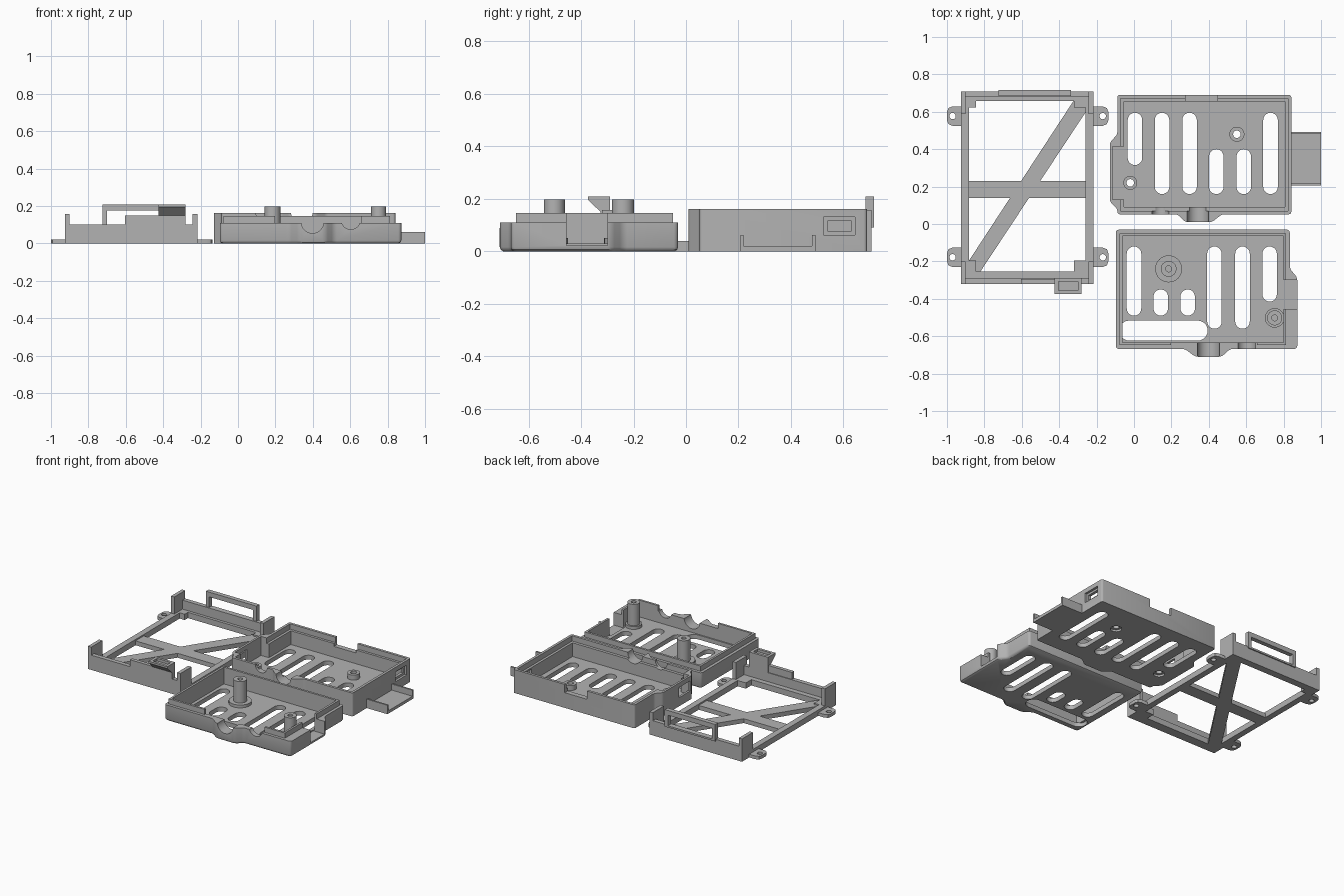
import bpy, bmesh
from math import pi, cos, sin, atan2
from mathutils import Vector

cube = bpy.data.objects.get("Cube")
if cube:
    bpy.data.objects.remove(cube)

grey = bpy.data.materials.new("plain grey plastic")
grey.use_nodes = True
COLOUR = (0.45, 0.45, 0.45, 1)
grey.diffuse_color = COLOUR
grey.node_tree.nodes["Principled BSDF"].inputs["Base Color"].default_value = COLOUR


def prism(name, pts, lo, hi, axis="z", corner=0, taper=()):
    """Extrude an outline from lo to hi; round upright corners, then step the bottom face in and down."""
    place = {"z": lambda a, b: (a, b, lo), "x": lambda a, b: (lo, a, b), "y": lambda a, b: (a, lo, b)}[axis]
    way = Vector([hi - lo if axis == k else 0 for k in "xyz"])
    bm = bmesh.new()
    face = bm.faces.new([bm.verts.new(place(*p)) for p in pts])
    top = bmesh.ops.extrude_face_region(bm, geom=[face])["geom"]
    bmesh.ops.translate(bm, verts=[v for v in top if isinstance(v, bmesh.types.BMVert)], vec=way)
    bmesh.ops.recalc_face_normals(bm, faces=bm.faces)
    if corner:
        edges = [e for e in bm.edges if abs(e.verts[0].co.z - e.verts[1].co.z) > 1e-4]
        bmesh.ops.bevel(bm, geom=edges, offset=corner, segments=3, profile=0.5, affect="EDGES")
    for drop, inset in taper:
        base = min(bm.faces, key=lambda f: f.calc_center_median().z)
        xs, ys = [v.co.x for v in base.verts], [v.co.y for v in base.verts]
        mid = Vector(((min(xs) + max(xs)) / 2, (min(ys) + max(ys)) / 2, 0))
        half = Vector(((max(xs) - min(xs)) / 2, (max(ys) - min(ys)) / 2, 1))
        ring = bmesh.ops.extrude_discrete_faces(bm, faces=[base])["faces"][0]
        for v in ring.verts:
            v.co.x = mid.x + (v.co.x - mid.x) * (1 - inset / half.x)
            v.co.y = mid.y + (v.co.y - mid.y) * (1 - inset / half.y)
            v.co.z -= drop
    bmesh.ops.recalc_face_normals(bm, faces=bm.faces)
    mesh = bpy.data.meshes.new(name)
    bm.to_mesh(mesh)
    bm.free()
    mesh.materials.append(grey)
    obj = bpy.data.objects.new(name, mesh)
    bpy.context.collection.objects.link(obj)
    return obj


def box(name, x0, x1, y0, y1, z0, z1):
    return prism(name, [(x0, y0), (x1, y0), (x1, y1), (x0, y1)], z0, z1)


def cyl(name, a, b, r, lo, hi, axis="z", n=32):
    return prism(name, [(a + r * cos(2 * pi * i / n), b + r * sin(2 * pi * i / n)) for i in range(n)], lo, hi, axis)


def capsule(name, a, b, r, lo, hi, n=10):
    """Rounded slot between two end points."""
    t = atan2(b[1] - a[1], b[0] - a[0])
    pts = [(c[0] + r * cos(t + s + pi * i / n), c[1] + r * sin(t + s + pi * i / n))
           for c, s in ((a, pi / 2), (b, -pi / 2)) for i in range(n + 1)]
    return prism(name, pts, lo, hi)


def cut(targets, cutters):
    """Subtract every cutter from every target, then drop the cutters."""
    for obj in targets:
        for c in cutters:
            c.hide_render = True
            mod = obj.modifiers.new("cut", "BOOLEAN")
            mod.operation, mod.solver, mod.object = "DIFFERENCE", "EXACT", c
            dg = bpy.context.evaluated_depsgraph_get()
            mesh = bpy.data.meshes.new_from_object(obj.evaluated_get(dg))
            obj.modifiers.clear()
            obj.data = mesh
    for c in cutters:
        bpy.data.objects.remove(c)


def tray_outline(cx, s, back, bump_end):
    """Rectangle with a side bump and a bulge in the front wall."""
    pts = [(-.465, 0), (.465, 0), (.465, .21), (.505, .255), (.505, bump_end)]
    if bump_end < .635:
        pts += [(.465, .61), (.465, .638)]
    pts += [(.145, .638), (.10, .68), (-.04, .68), (-.095, .638), (-.465, .638)]
    return [(cx + s * u, back - d) for u, d in pts]


def tray_box(cx, s, back, u0, u1, d0, d1, z0, z1):
    a, b = sorted((cx + s * u0, cx + s * u1))
    return box("cutter", a, b, back - d1, back - d0, z0, z1)


def slots(xs_spans, r=.039):
    return [capsule("cutter", (x, lo + r), (x, hi - r), r, -.1, .06) for x, lo, hi in xs_spans]


def post(name, x, y, r, top, hole, collar, collar_top):
    body = cyl(name, x, y, r, .02, top)
    cut([body], [cyl("cutter", x, y, hole, top - .08 if top > .1 else -.1, top + .1)])
    if collar > r:
        base = cyl(name + "_collar", x, y, collar, .02, collar_top)
        cut([base], [cyl("cutter", x, y, r - .005, -.1, .3)])


# Back tray: deep walls with an inner ledge, notches, side windows and countersunk holes
cx, s, back, H = .376, -1, .69, .162
tray_a = prism("back_tray", tray_outline(cx, s, back, .57), 0, H, corner=.012)
cutters = [
    tray_box(cx, s, back, -.43, .43, .035, .6, .03, .3),
    tray_box(cx, s, back, -.447, .447, .018, .62, .125, .3),
    tray_box(cx, s, back, .40, .49, .275, .56, .03, .3),
    tray_box(cx, s, back, .40, .6, .43, .55, .06, .13),
    tray_box(cx, s, back, -.07, .10, -.05, .05, .105, .3),
    cyl("cutter", cx + s * .035, H, .057, back - .72, back - .58, "y"),
    cyl("cutter", cx + s * .235, H, .045, back - .72, back - .58, "y"),
    box("cutter", .825, .9, .525, .645, .062, .13),
    box("cutter", .75, .9, .54, .63, .078, .115),
]
for x, y in ((-.02, .22), (.55, .48)):
    cutters += [cyl("cutter", x, y, .02, -.1, .1), cyl("cutter", x, y, .036, -.1, .014)]
cutters += slots([(.005, .315, .595), (.15, .16, .595), (.297, .16, .595),
                  (.44, .16, .40), (.587, .16, .40), (.73, .16, .595)])
cut([tray_a], cutters)
post("back_tray_left_post", -.02, .22, .037, .065, .02, 0, 0)
post("back_tray_right_post", .55, .48, .04, .065, .02, 0, 0)

# Open channel on the side of the back tray
box("channel_floor", .83, 1, .207, .493, 0, .02)
for y, side in ((.207, "front"), (.481, "back")):
    box("channel_lip_" + side, .83, 1, y, y + .012, 0, .062)

# Front tray: shallow rounded walls with a raised inner lip
cx, s, back, H = .368, 1, -.03, .11
tray_b = prism("front_tray", tray_outline(cx, s, back, .638), .016, H, corner=.016,
               taper=((.010, .004), (.006, .009)))
lip = box("front_tray_lip", cx - .445, cx + .445, back - .618, back - .02, .025, .146)
cut([lip], [tray_box(cx, s, back, -.43, .43, .035, .603, -.1, .3),
            tray_box(cx, s, back, -.17, .29, .55, .66, H, .3)])
cut([tray_b], [tray_box(cx, s, back, -.432, .432, .033, .605, .03, .3)])
cut([tray_b, lip], [
    tray_box(cx, s, back, .42, .6, .27, .425, .022, .32),
    cyl("cutter", cx + .03, H + .005, .06, back - .72, back - .58, "y"),
    cyl("cutter", cx + .235, H + .015, .05, back - .72, back - .58, "y"),
])
cutters = slots([(0, -.49, -.12), (.143, -.49, -.35), (.287, -.49, -.35),
                 (.43, -.56, -.12), (.58, -.56, -.12), (.725, -.415, -.12)])
cutters.append(capsule("cutter", (-.025, -.57), (.34, -.57), .054, -.1, .06))
cut([tray_b], cutters)
post("front_tray_left_post", .185, -.24, .042, .198, .016, .072, .05)
post("front_tray_right_post", .752, -.502, .04, .198, .016, .052, .05)

# Mounting frame: low side rails, taller end walls
L, R, F, B = -.925, -.217, -.32, .708
box("frame_left_rail", L, L + .042, F, B, 0, .04)
box("frame_right_rail", R - .042, R, F, B, 0, .04)
box("frame_front_ledge", L, R, F, F + .065, 0, .04)
box("frame_back_ledge", L, R, B - .05, B, 0, .04)
box("frame_front_wall", L, R, F, F + .03, 0, .102)
box("frame_back_wall", L, R, B - .03, B, 0, .102)
box("frame_cross_bar", L + .04, R - .04, .14, .23, 0, .03)

# Diagonal brace, corner to corner
prism("frame_diagonal", [(L + .04, F + .06), (L + .1, F + .06), (R - .04, .60),
                         (R - .04, B - .04), (R - .1, B - .04), (L + .04, -.2)], 0, .03)

# Corner blocks and upright clips
for name, x, sx, w in (("left", L, 1, .08), ("right", R, -1, .105)):
    for end, y, sy in (("front", F, 1), ("back", B, -1)):
        def corner_part(part, u, d, top):
            xs, ys = sorted((x, x + sx * u)), sorted((y, y + sy * d))
            box("_".join((end, name, part)), *xs, *ys, 0, top)
        corner_part("corner_block", w, .085 if end == "back" else .125, .04)
        corner_part("clip_side", .025, .12, .158)
        corner_part("clip_end", w, .03, .102)

# Screw ears
for name, x_in, x_out in (("left", L + .04, -1), ("right", R - .04, -.137)):
    for end, y in (("front", -.178), ("back", .577)):
        d = 1 if x_out > x_in else -1
        ear = prism(end + "_" + name + "_ear", [
            (x_in, y - .052), (x_out - d * .03, y - .052), (x_out - d * .008, y - .043), (x_out, y - .022),
            (x_out, y + .022), (x_out - d * .008, y + .043), (x_out - d * .03, y + .052), (x_in, y + .052)], 0, .022)
        cut([ear], [cyl("cutter", x_out - d * .03, y, .017, -.1, .1)])

# Upright loop on the back wall
loop = box("back_loop", -.725, -.338, .685, .716, .09, .208)
cut([loop], [box("cutter", -.70, -.363, .6, .8, .102, .175)])

# Snap hook on the front wall
box("front_raised_strip", -.605, -.28, F, F + .025, .09, .15)
hook = prism("front_hook", [(-.325, .09), (-.29, .09), (-.29, .208), (-.373, .208), (-.373, .195), (-.325, .15)],
             -.425, -.28, "x")
cut([hook], [box("cutter", -.405, -.30, -.355, -.308, .19, .3)])

# Smooth rounded parts, keep hard edges crisp
for obj in bpy.context.scene.objects:
    obj.select_set(obj.type == "MESH")
bpy.context.view_layer.objects.active = tray_a
bpy.ops.object.shade_smooth_by_angle(angle=.6)
